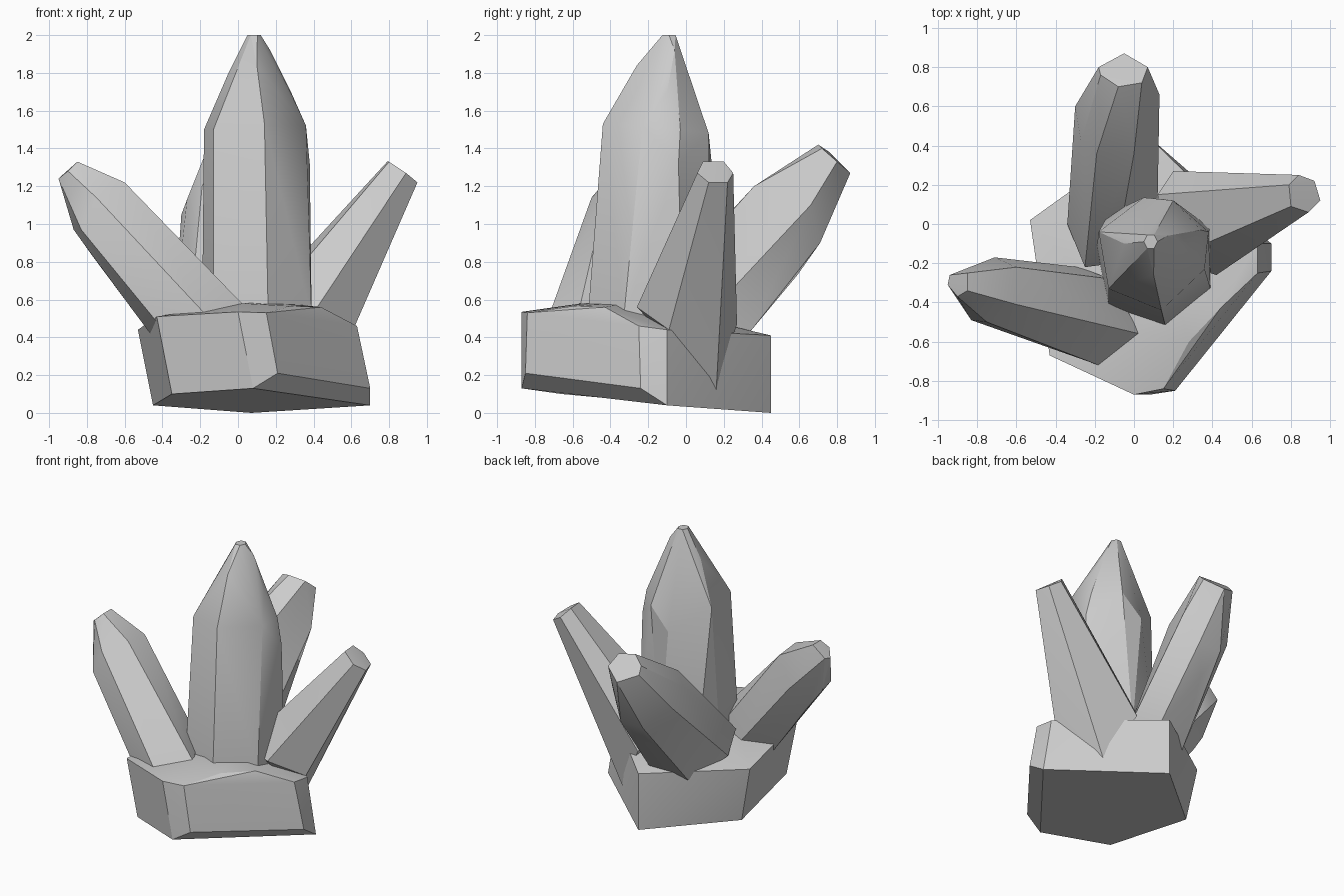
import bpy, bmesh, math


def hull_rock(name, *rings):
    """Faceted convex rock from a few guide rings of points."""
    bm = bmesh.new()
    for ring in rings:
        for p in ring:
            bm.verts.new(p)
    res = bmesh.ops.convex_hull(bm, input=bm.verts[:])
    loose = {e for e in res["geom_interior"] + res["geom_unused"]
             if isinstance(e, bmesh.types.BMVert)}
    bmesh.ops.delete(bm, geom=list(loose), context='VERTS')
    bmesh.ops.dissolve_limit(bm, angle_limit=math.radians(4),
                             verts=bm.verts[:], edges=bm.edges[:])
    bmesh.ops.recalc_face_normals(bm, faces=bm.faces[:])
    me = bpy.data.meshes.new(name)
    bm.to_mesh(me)
    bm.free()
    ob = bpy.data.objects.new(name, me)
    bpy.context.collection.objects.link(ob)
    bpy.ops.object.select_all(action='DESELECT')
    ob.select_set(True)
    bpy.context.view_layer.objects.active = ob
    bpy.ops.object.shade_smooth_by_angle(angle=math.radians(22))
    return ob


# Base rock: underside, rim, raised top
hull_rock("base_rock",
          [(-.45, .0, .04), (-.35, -.66, .10), (.08, -.87, .13), (.21, -.85, .21),
           (.70, -.24, .13), (.70, -.10, .04), (.07, .45, 0)],
          [(-.53, .02, .44), (-.43, -.67, .51), (0, -.87, .535), (.15, -.84, .53),
           (.63, -.25, .46), (.63, -.10, .44), (.07, .45, .41)],
          [(.28, -.60, .565), (.44, -.43, .56), (.02, -.55, .58), (.2, -.3, .585)])

# Tall central crystal: foot, shoulder, taper, tip
hull_rock("center_crystal",
          [(.16, -.52, .5), (.39, -.33, .5), (.39, -.02, .5), (.12, .13, .5),
           (-.13, .05, .5), (-.19, -.12, .5), (-.13, -.42, .5)],
          [(.14, -.44, 1.53), (.36, -.23, 1.52), (.38, -.04, 1.32), (.34, -.03, 1.5),
           (.2, .12, 1.48), (.05, .135, 1.33), (-.18, -.04, 1.5), (-.13, -.33, 1.5)],
          [(.10, -.26, 1.84), (.28, -.1, 1.7), (.17, -.06, 1.92),
           (.12, .01, 1.72), (-.05, -.1, 1.8)],
          [(.085 + .035 * math.cos(a * math.pi / 3),
            -.09 + .04 * math.sin(a * math.pi / 3), 2.0) for a in range(6)])

# Right crystal: blunt tip, flared foot
hull_rock("right_crystal",
          [(.79, .20, 1.33), (.80, .09, 1.33), (.89, .06, 1.27),
           (.95, .12, 1.22), (.92, .22, 1.22), (.84, .25, 1.27)],
          [(.12, .15, .6), (.18, -.18, .6), (.42, -.26, .56),
           (.61, -.09, .44), (.40, .16, .12), (.20, .27, .47)])

# Left crystal: tip, shoulder, foot
hull_rock("left_crystal",
          [(-.85, -.25, 1.33), (-.85, -.34, 1.33), (-.90, -.37, 1.28),
           (-.95, -.31, 1.24), (-.94, -.26, 1.25)],
          [(-.60, -.22, 1.2), (-.60, -.41, 1.22), (-.75, -.50, 1.14),
           (-.83, -.49, .97), (-.87, -.33, .97), (-.71, -.17, 1.0), (-.77, -.3, .83)],
          [(-.12, -.28, .58), (.03, -.56, .57), (-.18, -.72, .53),
           (-.42, -.62, .47), (-.45, -.35, .40), (-.28, -.22, .48)])

# Back crystal: tip, shoulder, foot
hull_rock("back_crystal",
          [(-.08, .70, 1.42), (.04, .72, 1.40), (.07, .80, 1.33),
           (-.05, .87, 1.27), (-.18, .80, 1.33), (-.17, .76, 1.38)],
          [(-.19, .36, 1.2), (0, .36, 1.2), (-.27, .42, 1.13), (-.30, .60, 1.05),
           (.13, .66, 1.1), (.03, .71, .9), (-.15, .71, .9), (-.08, .59, .73)],
          [(-.25, -.22, .57), (-.1, -.2, .57), (-.34, 0, .48),
           (.12, .1, .5), (-.2, .24, .34), (.06, .34, .43)])
